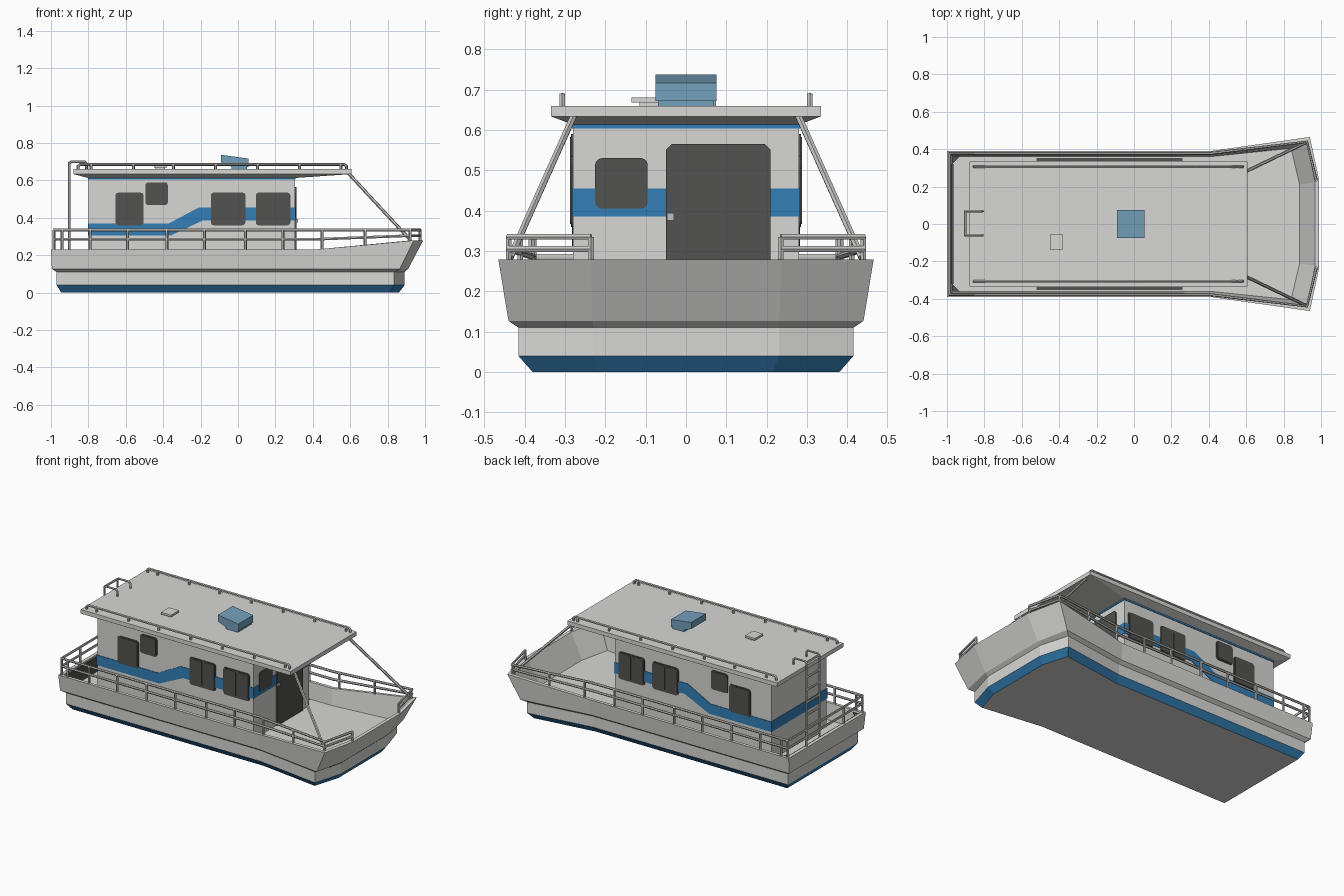
import bpy, bmesh, math
from mathutils import Vector

if "Cube" in bpy.data.objects:
    bpy.data.objects.remove(bpy.data.objects["Cube"])


def material(name, rgb):
    m = bpy.data.materials.new(name)
    m.diffuse_color = (*rgb, 1)
    m.use_nodes = True
    m.node_tree.nodes["Principled BSDF"].inputs["Base Color"].default_value = m.diffuse_color
    return m


WHITE = material("light_grey", (0.68, 0.68, 0.665))
BLUE = material("blue", (0.033, 0.212, 0.468))
DARK = material("dark_grey", (0.085, 0.085, 0.082))
GLASS = material("pale_blue", (0.174, 0.352, 0.497))
METAL = material("rail_grey", (0.55, 0.55, 0.54))


def finish(bm, name, mats):
    bmesh.ops.recalc_face_normals(bm, faces=bm.faces)
    me = bpy.data.meshes.new(name)
    bm.to_mesh(me)
    bm.free()
    for m in mats:
        me.materials.append(m)
    ob = bpy.data.objects.new(name, me)
    bpy.context.collection.objects.link(ob)
    return ob


def loft(name, rings, mats, rule=lambda i: 0):
    """Skin closed rings of equal length and cap both ends."""
    bm = bmesh.new()
    vs = [[bm.verts.new(p) for p in r] for r in rings]
    n = len(rings[0])
    for i in range(len(vs) - 1):
        for j in range(n):
            k = (j + 1) % n
            f = bm.faces.new((vs[i][j], vs[i][k], vs[i + 1][k], vs[i + 1][j]))
            f.material_index = rule(i)
    bm.faces.new(vs[0])
    bm.faces.new(vs[-1])
    return finish(bm, name, mats)


def prism(name, pts, axis, a, b, mat):
    """Extrude a 2D outline along an axis from a to b."""
    put = {'x': lambda p, t: (t, p[0], p[1]),
           'y': lambda p, t: (p[0], t, p[1]),
           'z': lambda p, t: (p[0], p[1], t)}[axis]
    return loft(name, [[put(p, t) for p in pts] for t in (a, b)], [mat])


def rect(u0, u1, v0, v1, r=0.0):
    """Rectangle outline, rounded when r > 0."""
    if r == 0:
        return [(u0, v0), (u1, v0), (u1, v1), (u0, v1)]
    pts = []
    for q, (cu, cv) in enumerate(((u1 - r, v1 - r), (u0 + r, v1 - r),
                                  (u0 + r, v0 + r), (u1 - r, v0 + r))):
        for s in range(4):
            t = math.pi / 2 * (q + s / 3)
            pts.append((cu + r * math.cos(t), cv + r * math.sin(t)))
    return pts


def tubes(name, paths, radius=0.008, mat=METAL):
    """Round bars along straight-segment paths, joined in one mesh."""
    cu = bpy.data.curves.new(name, 'CURVE')
    cu.dimensions = '3D'
    cu.bevel_depth = radius
    cu.bevel_resolution = 1
    cu.use_fill_caps = True
    for path in paths:
        sp = cu.splines.new('POLY')
        sp.points.add(len(path) - 1)
        for p, co in zip(sp.points, path):
            p.co = (*co, 1)
    cu.materials.append(mat)
    ob = bpy.data.objects.new(name, cu)
    bpy.context.collection.objects.link(ob)
    bpy.ops.object.select_all(action='DESELECT')
    bpy.context.view_layer.objects.active = ob
    ob.select_set(True)
    bpy.ops.object.convert(target='MESH')
    ob = bpy.context.view_layer.objects.active
    ob.name = name
    bpy.ops.object.shade_smooth_by_angle(angle=math.radians(50))


# Hull: stern, knuckle, bow corner and bow front points, mirrored
def hull_ring(xs, ys, xc, yc, xf, yf, z, zb=None):
    zb = z if zb is None else zb
    half = [(xs, ys, z), (0.41, ys, z), (xc, yc, zb), (xf, yf, zb)]
    return half + [(x, -y, h) for x, y, h in reversed(half)]


loft("hull", [
    hull_ring(-0.945, 0.325, 0.81, 0.38, 0.86, 0.215, 0.0),
    hull_ring(-0.97, 0.355, 0.835, 0.415, 0.89, 0.23, 0.04),
    hull_ring(-0.97, 0.355, 0.835, 0.415, 0.89, 0.23, 0.11),
    hull_ring(-0.995, 0.378, 0.865, 0.44, 0.91, 0.232, 0.127),
    hull_ring(-1.0, 0.39, 0.94, 0.465, 0.99, 0.235, 0.23, 0.279),
    hull_ring(-0.978, 0.37, 0.92, 0.442, 0.968, 0.222, 0.23, 0.279),
    hull_ring(-0.97, 0.36, 0.84, 0.405, 0.885, 0.212, 0.125),
], [WHITE, BLUE], lambda i: 1 if i == 0 else 0)

# Dark trim inside the stern and side bulwarks
prism("transom_lining", rect(-0.32, 0.32, 0.13, 0.222), 'x', -0.976, -0.966, DARK)
for s in (-1, 1):
    prism("side_deck_strip", rect(-0.52, 0.26, s * 0.338, s * 0.354), 'z', 0.12, 0.132, DARK)
    prism("stern_corner_plate", [(-0.974, s * 0.36), (-0.932, s * 0.36), (-0.974, s * 0.318)],
          'z', 0.215, 0.222, DARK)

# Cabin
CX0, CX1, CY = -0.80, 0.305, 0.28
prism("cabin", rect(CX0, CX1, -CY, CY), 'z', 0.12, 0.62, WHITE)
prism("cornice_stripe", rect(CX0 - 0.003, CX1 + 0.003, -CY - 0.003, CY + 0.003),
      'z', 0.604, 0.614, BLUE)

# Wave stripe around the cabin
wave = [(CX0, 0.305), (-0.36, 0.305), (-0.19, 0.385), (CX1, 0.385),
        (CX1, 0.455), (-0.21, 0.455), (-0.37, 0.37), (CX0, 0.37)]
for s in (-1, 1):
    prism("side_stripe", wave, 'y', s * (CY - 0.002), s * (CY + 0.003), BLUE)
prism("front_stripe", rect(-CY - 0.003, CY + 0.003, 0.385, 0.455), 'x', CX1 - 0.002, CX1 + 0.003, BLUE)
prism("rear_stripe", rect(-CY - 0.003, CY + 0.003, 0.305, 0.37), 'x', CX0 - 0.003, CX0 + 0.002, BLUE)

# Side windows: x range, z range, number of panes
for x0, x1, z0, z1, panes in ((-0.655, -0.505, 0.36, 0.535, 1), (-0.495, -0.375, 0.468, 0.59, 1),
                              (-0.145, 0.04, 0.36, 0.535, 2), (0.095, 0.28, 0.36, 0.535, 2)):
    for s in (-1, 1):
        prism("window_frame", rect(x0, x1, z0, z1, 0.016), 'y', s * (CY - 0.001), s * (CY + 0.005), DARK)
        w = (x1 - x0 - 0.008) / panes
        for i in range(panes):
            u = x0 + 0.004 + i * w
            prism("window_pane", rect(u + 0.003, u + w - 0.003, z0 + 0.007, z1 - 0.007, 0.012),
                  'y', s * (CY + 0.004), s * (CY + 0.008), DARK)

# Front window, door and handle
prism("front_window", rect(-0.225, -0.095, 0.405, 0.53, 0.016), 'x', CX1 - 0.001, CX1 + 0.006, DARK)
door = [(-0.05, 0.125), (0.21, 0.125), (0.21, 0.55), (0.195, 0.565), (-0.035, 0.565), (-0.05, 0.55)]
prism("door", door, 'x', CX1 - 0.001, CX1 + 0.008, DARK)
prism("door_handle", rect(-0.047, -0.03, 0.376, 0.394), 'x', CX1 + 0.007, CX1 + 0.016, METAL)


# Roof with tapered underside
def flat_ring(x0, x1, y, z):
    return [(x0, -y, z), (x1, -y, z), (x1, y, z), (x0, y, z)]


loft("roof", [flat_ring(CX0, CX1, CY, 0.613), flat_ring(-0.88, 0.606, 0.335, 0.634),
              flat_ring(-0.88, 0.606, 0.335, 0.66)], [WHITE])

# Roof fittings
prism("roof_vent", [(-0.09, 0.695), (-0.03, 0.672), (0.055, 0.672), (0.055, 0.717), (-0.09, 0.737)],
      'y', -0.075, 0.075, GLASS)
prism("vent_base", rect(-0.035, 0.048, -0.07, 0.07), 'z', 0.658, 0.675, GLASS)
prism("roof_hatch_base", rect(-0.44, -0.39, -0.115, -0.065), 'z', 0.658, 0.67, WHITE)
prism("roof_hatch", rect(-0.45, -0.38, -0.135, -0.055), 'z', 0.668, 0.681, WHITE)

# Roof rails
for s in (-1, 1):
    y = s * 0.307
    bars = [[(-0.855, y, 0.655), (-0.855, y, 0.676), (-0.844, y, 0.685),
             (0.569, y, 0.685), (0.58, y, 0.676), (0.58, y, 0.655)]]
    bars += [[(x, y, 0.655), (x, y, 0.69)] for x in (-0.785, -0.56, -0.345, -0.12, 0.105, 0.33, 0.55)]
    tubes("roof_rail", bars)

# Deck railing: a single run from bow to bow around the stern
TOP = 0.335
half = [(0.974, 0.235, 0.305), (0.925, 0.44, 0.305), (0.41, 0.378, 0.285), (-0.985, 0.378, 0.285)]
run = half + [(x, -y, z) for x, y, z in reversed(half)]
bars = [[(x, y, TOP) for x, y, z in run], run]
for s in (-1, 1):
    for x in (-0.985, -0.94, -0.79, -0.59, -0.38, -0.18, 0.04, 0.24, 0.45, 0.68, 0.92):
        t = max(0, (x - 0.41) / 0.515)
        y = s * (0.378 + 0.062 * t)
        bars.append([(x, y, 0.225 + 0.049 * t), (x, y, TOP)])
    bars.append([(0.974, s * 0.235, 0.27), (0.974, s * 0.235, TOP)])
    bars.append([(-0.985, s * 0.19, 0.225), (-0.985, s * 0.19, TOP)])
tubes("deck_railing", bars)

# Struts from roof to bow
tubes("roof_struts", [[(0.59, s * 0.277, 0.638), (0.918, s * 0.435, 0.285)] for s in (-1, 1)], 0.009)

# Stern ladder
bars = [[(-0.81, y, 0.655), (-0.81, y, 0.69), (-0.82, y, 0.70), (-0.892, y, 0.70),
         (-0.902, y, 0.69), (-0.902, y, 0.125)] for y in (-0.062, 0.068)]
bars += [[(-0.902, -0.062, 0.20 + 0.08 * i), (-0.902, 0.068, 0.20 + 0.08 * i)] for i in range(6)]
bars.append([(-0.902, -0.062, 0.695), (-0.902, 0.068, 0.695)])
tubes("stern_ladder", bars, 0.007)
